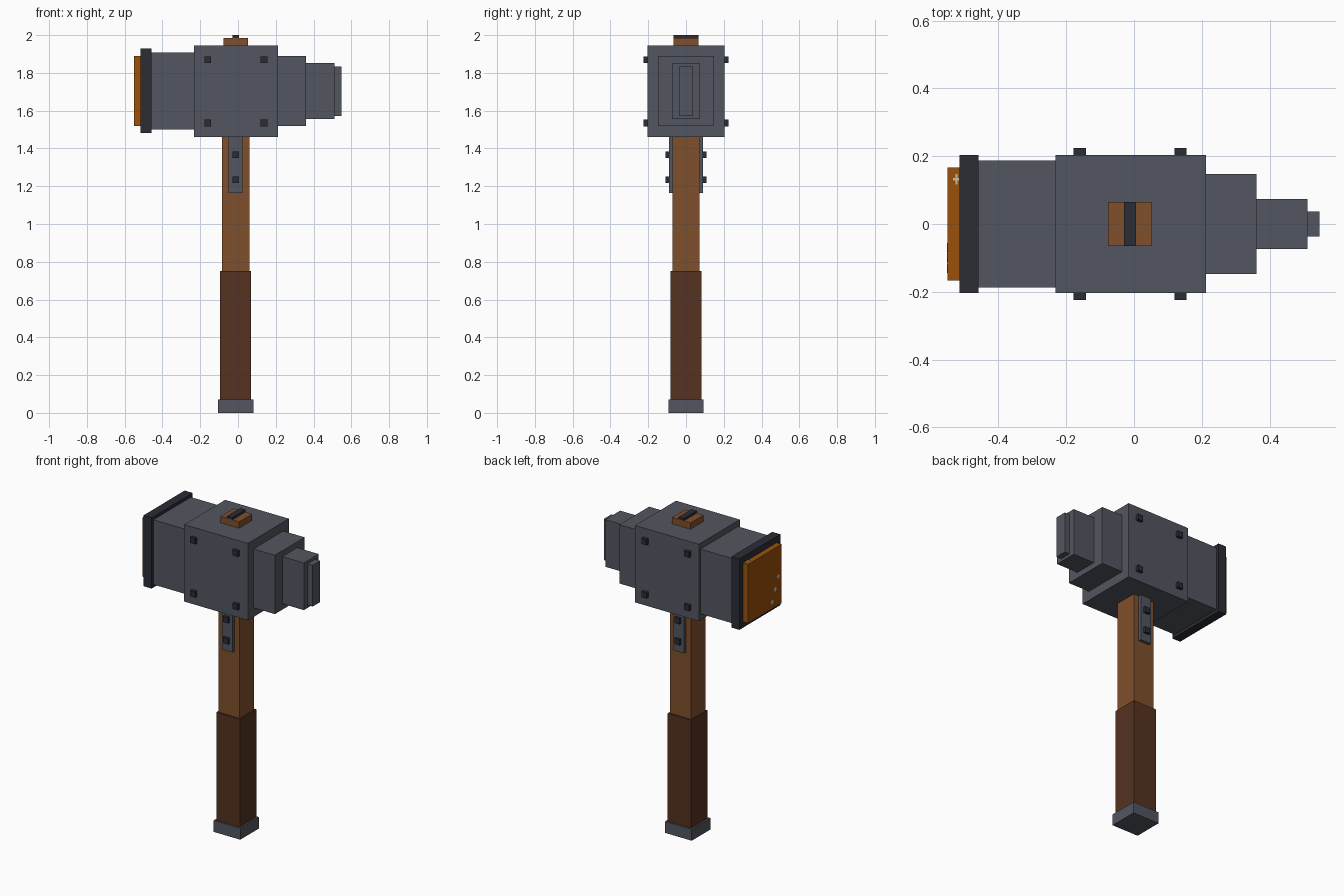
import bpy
import bmesh
from mathutils import Matrix, Vector

if "Cube" in bpy.data.objects:
    bpy.data.objects.remove(bpy.data.objects["Cube"], do_unlink=True)


def material(name, r, g, b):
    mat = bpy.data.materials.new(name)
    mat.use_nodes = True
    mat.diffuse_color = (r, g, b, 1)
    mat.node_tree.nodes["Principled BSDF"].inputs["Base Color"].default_value = (r, g, b, 1)
    return mat


steel = material("steel grey", 0.085, 0.093, 0.115)
iron = material("dark iron", 0.025, 0.026, 0.036)
wood = material("brown wood", 0.216, 0.08, 0.025)
leather = material("dark leather", 0.09, 0.032, 0.015)
copper = material("burnt orange", 0.32, 0.082, 0.003)
cream = material("pale cream", 0.6, 0.52, 0.4)

AXIS = -0.012   # centre line of the handle


def finish(name, bm, mat):
    mesh = bpy.data.meshes.new(name)
    bm.to_mesh(mesh)
    bm.free()
    mesh.materials.append(mat)
    obj = bpy.data.objects.new(name, mesh)
    bpy.context.collection.objects.link(obj)


def box(name, mat, x0, x1, half_y, z0, z1, y=0):
    bm = bmesh.new()
    size = Vector((x1 - x0, 2 * half_y, z1 - z0))
    centre = Vector(((x0 + x1) / 2, y, (z0 + z1) / 2))
    bmesh.ops.create_cube(bm, size=1, matrix=Matrix.Translation(centre) @ Matrix.Diagonal(size).to_4x4())
    finish(name, bm, mat)


def post(name, mat, half_x, half_y, z0, z1):
    box(name, mat, AXIS - half_x, AXIS + half_x, half_y, z0, z1)


# Handle, from the pommel up to the wedge
post("pommel", steel, 0.093, 0.093, 0, 0.072)
post("grip", leather, 0.082, 0.082, 0.072, 0.752)
post("handle", wood, 0.074, 0.072, 0.752, 1.46)
post("handle_top", wood, 0.065, 0.065, 1.945, 1.985)
post("wedge", iron, 0.018, 0.065, 1.985, 2.0)

# Head blocks, from the striking face to the narrow end
box("striking_plate", copper, -0.55, -0.515, 0.167, 1.518, 1.889)
box("collar", iron, -0.515, -0.459, 0.204, 1.481, 1.928)
box("striking_block", steel, -0.459, -0.232, 0.187, 1.5, 1.908)
box("head_block", steel, -0.232, 0.212, 0.204, 1.46, 1.945)
box("rear_step_large", steel, 0.212, 0.361, 0.148, 1.518, 1.889)
box("rear_step_medium", steel, 0.361, 0.511, 0.074, 1.555, 1.852)
box("rear_step_small", steel, 0.511, 0.547, 0.037, 1.573, 1.833)

# Bolts and straps on the front and back
B = 0.018
for side, y in (("front", -1), ("back", 1)):
    for x in (-0.16, 0.137):
        for z in (1.534, 1.87):
            box(side + "_head_bolt", iron, x - B, x + B, 0.01, z - B, z + B, y * 0.214)
    box(side + "_strap", steel, AXIS - 0.037, AXIS + 0.037, 0.0095, 1.165, 1.46, y * 0.0815)
    for z in (1.234, 1.367):
        box(side + "_strap_bolt", iron, AXIS - B, AXIS + B, 0.0085, z - B, z + B, y * 0.0995)

# Pale spots on the striking plate
for y, z in ((-0.13, 1.70), (-0.1, 1.63), (-0.07, 1.56)):
    bm = bmesh.new()
    place = Matrix.Translation((-0.55, y, z)) @ Matrix.Rotation(1.5708, 4, "Y")
    bmesh.ops.create_cone(bm, cap_ends=True, segments=8, radius1=0.014, radius2=0.014, depth=0.003, matrix=place)
    finish("plate_spot", bm, cream)

# Small pale cross on the top edge of the plate
box("cross_bar_long", cream, -0.533, -0.516, 0.004, 1.8885, 1.8905, 0.132)
box("cross_bar_short", cream, -0.526, -0.52, 0.016, 1.8885, 1.8903, 0.132)
